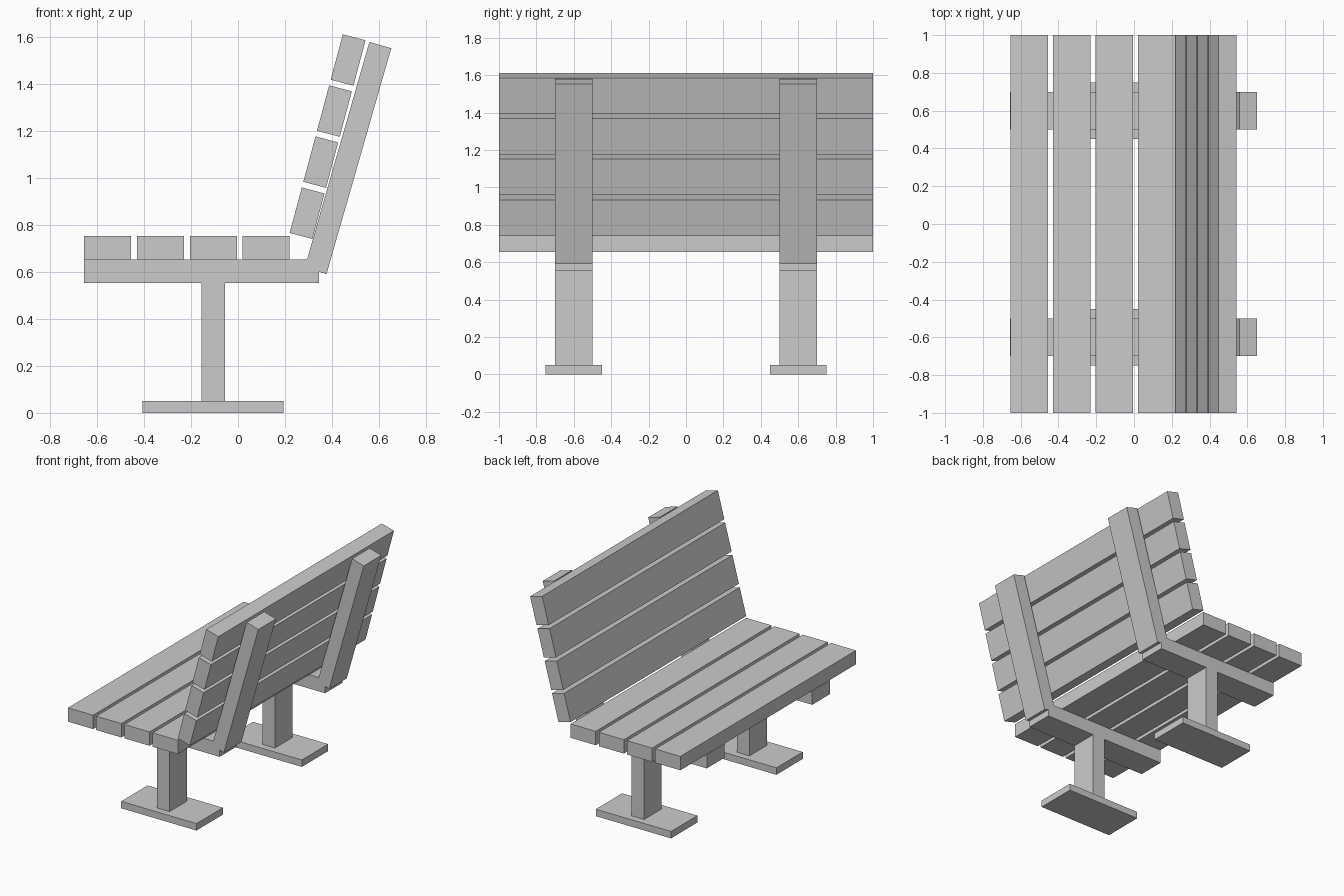
import bpy
from math import radians, sin, cos

if "Cube" in bpy.data.objects:
    bpy.data.objects.remove(bpy.data.objects["Cube"])


def box(name, center, size, tilt=0.0):
    """Box with the given full size, leaned back by tilt degrees about y."""
    bpy.ops.mesh.primitive_cube_add(size=1, location=center,
                                    rotation=(0, radians(tilt), 0))
    ob = bpy.context.object
    ob.name = name
    ob.scale = size
    bpy.ops.object.transform_apply(location=False, rotation=True, scale=True)
    return ob


PITCH = 0.225

# Seat slats, running the full width
for i in range(4):
    box(f"seat_slat_{i + 1}", (-0.555 + PITCH * i, 0, 0.703), (0.2, 2, 0.1))

# Backrest slats, stacked along a 15 degree lean
lean = radians(15)
for i in range(4):
    box(f"back_slat_{i + 1}",
        (0.294 + PITCH * i * sin(lean), 0, 0.85 + PITCH * i * cos(lean)),
        (0.1, 2, 0.2), 15)

# Two support frames: foot, leg, seat beam and back post
for side, y in (("left", -0.6), ("right", 0.6)):
    box(f"{side}_foot", (-0.106, y, 0.025), (0.6, 0.3, 0.05))
    box(f"{side}_leg", (-0.106, y, 0.302), (0.1, 0.2, 0.504))
    box(f"{side}_seat_beam", (-0.156, y, 0.602), (1.0, 0.2, 0.1))
    box(f"{side}_back_post", (0.468, y, 1.085), (0.097, 0.2, 1.0), 16)
